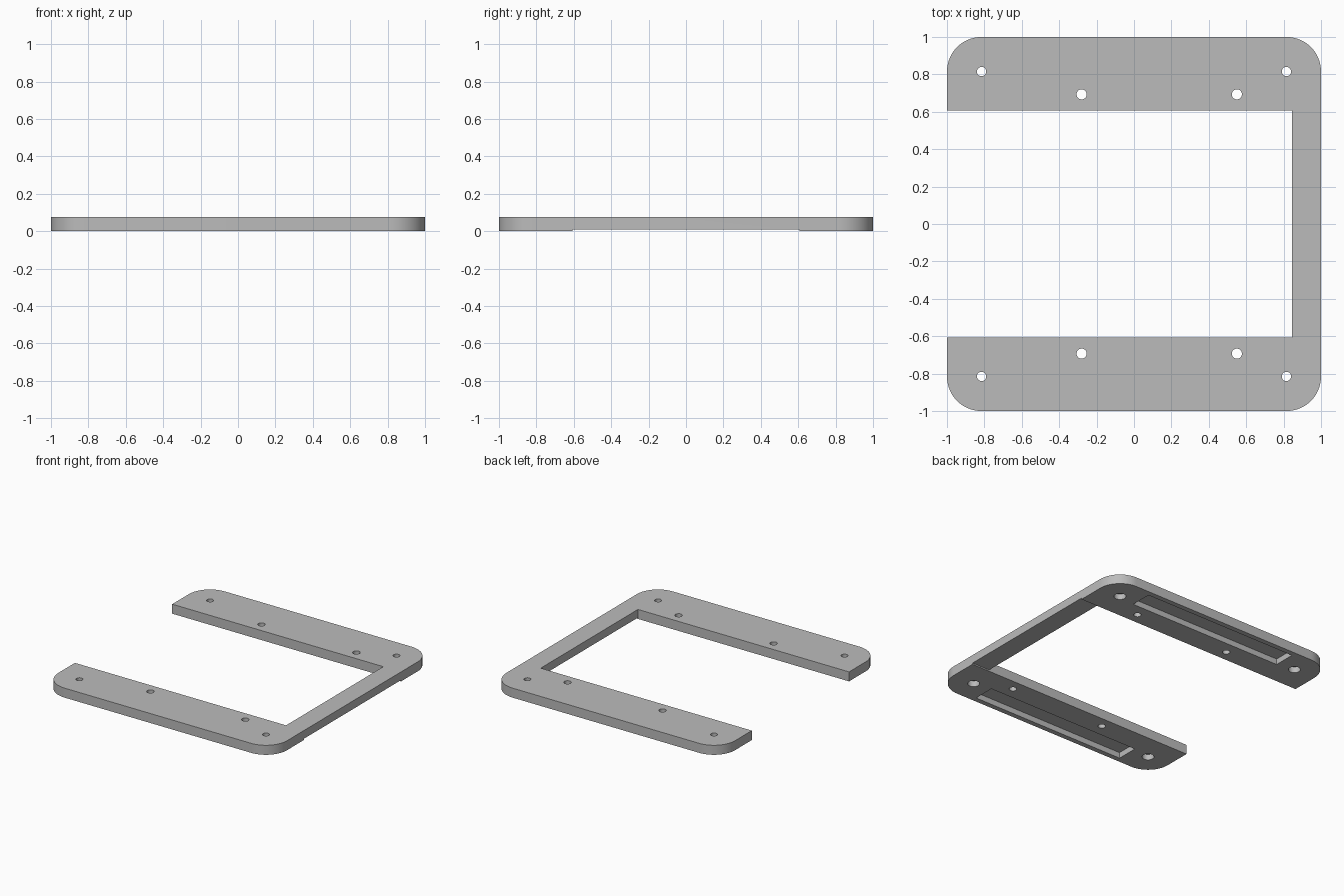
import bpy, bmesh, math

cube = bpy.data.objects.get("Cube")
if cube:
    bpy.data.objects.remove(cube, do_unlink=True)

THICK = 0.075        # plate thickness
RADIUS = 0.185       # outer corner radius
ARM_Y = 0.607        # inner edge of the two arms
BAR_X = 0.845        # inner edge of the joining bar
RELIEF = 0.01        # underside step on the joining bar
POCKET = 0.045       # depth of slots and counterbores
HOLE_XY = 0.815      # corner hole position

grey = bpy.data.materials.new("mid grey")
grey.use_nodes = True
grey.diffuse_color = (0.5, 0.5, 0.5, 1)
grey.node_tree.nodes["Principled BSDF"].inputs["Base Color"].default_value = (0.5, 0.5, 0.5, 1)


def prism(name, outline, z0, z1):
    """Extrude a closed xy outline from z0 to z1."""
    bm = bmesh.new()
    face = bm.faces.new([bm.verts.new((x, y, z0)) for x, y in outline])
    top = bmesh.ops.extrude_face_region(bm, geom=[face])["geom"]
    verts = [g for g in top if isinstance(g, bmesh.types.BMVert)]
    bmesh.ops.translate(bm, verts=verts, vec=(0, 0, z1 - z0))
    bmesh.ops.recalc_face_normals(bm, faces=bm.faces)
    mesh = bpy.data.meshes.new(name)
    bm.to_mesh(mesh)
    bm.free()
    mesh.materials.append(grey)
    obj = bpy.data.objects.new(name, mesh)
    bpy.context.collection.objects.link(obj)
    return obj


def arc(cx, cy, r, start, sweep, steps):
    return [(cx + r * math.cos(math.radians(start + sweep * i / steps)),
             cy + r * math.sin(math.radians(start + sweep * i / steps)))
            for i in range(steps + 1)]


def rect(x0, x1, y0, y1):
    return [(x0, y0), (x1, y0), (x1, y1), (x0, y1)]


def cut(target, outline, z0, z1):
    """Subtract a prism from the target, then discard the cutter."""
    cutter = prism("cutter", outline, z0, z1)
    cutter.hide_render = True
    mod = target.modifiers.new("cut", "BOOLEAN")
    mod.operation = "DIFFERENCE"
    mod.solver = "EXACT"
    mod.object = cutter
    bpy.context.view_layer.objects.active = target
    bpy.ops.object.modifier_apply(modifier=mod.name)
    mesh = cutter.data
    bpy.data.objects.remove(cutter, do_unlink=True)
    bpy.data.meshes.remove(mesh)


# C-shaped plate with rounded outer corners
c = 1 - RADIUS
outline = (arc(-c, -c, RADIUS, 180, 90, 16) + arc(c, -c, RADIUS, 270, 90, 16)
           + arc(c, c, RADIUS, 0, 90, 16) + arc(-c, c, RADIUS, 90, 90, 16)
           + [(-1, ARM_Y), (BAR_X, ARM_Y), (BAR_X, -ARM_Y), (-1, -ARM_Y)])
frame = prism("mounting_frame", outline, 0, THICK)

# Shallow relief under the joining bar
cut(frame, rect(BAR_X - 0.1, 1.1, -ARM_Y, ARM_Y), -0.1, RELIEF)


def circle(x, y, r):
    return arc(x, y, r, 0, 360, 32)[:-1]


for side in (-1, 1):
    # Long pocket in the underside of each arm
    y0, y1 = sorted((side * 0.79, side * 0.96))
    cut(frame, rect(-0.67, 0.67, y0, y1), -0.1, POCKET)
    # Counterbored corner holes
    for x in (-HOLE_XY, HOLE_XY):
        cut(frame, circle(x, side * HOLE_XY, 0.043), -0.1, POCKET)
        cut(frame, circle(x, side * HOLE_XY, 0.025), -0.1, 0.2)
    # Plain holes near the inner edge
    for x in (-0.28, 0.55):
        cut(frame, circle(x, side * 0.693, 0.027), -0.1, 0.2)

# Smooth rounded walls, sharp edges elsewhere
bpy.ops.object.select_all(action="DESELECT")
frame.select_set(True)
bpy.context.view_layer.objects.active = frame
bpy.ops.object.shade_smooth_by_angle(angle=math.radians(30))
